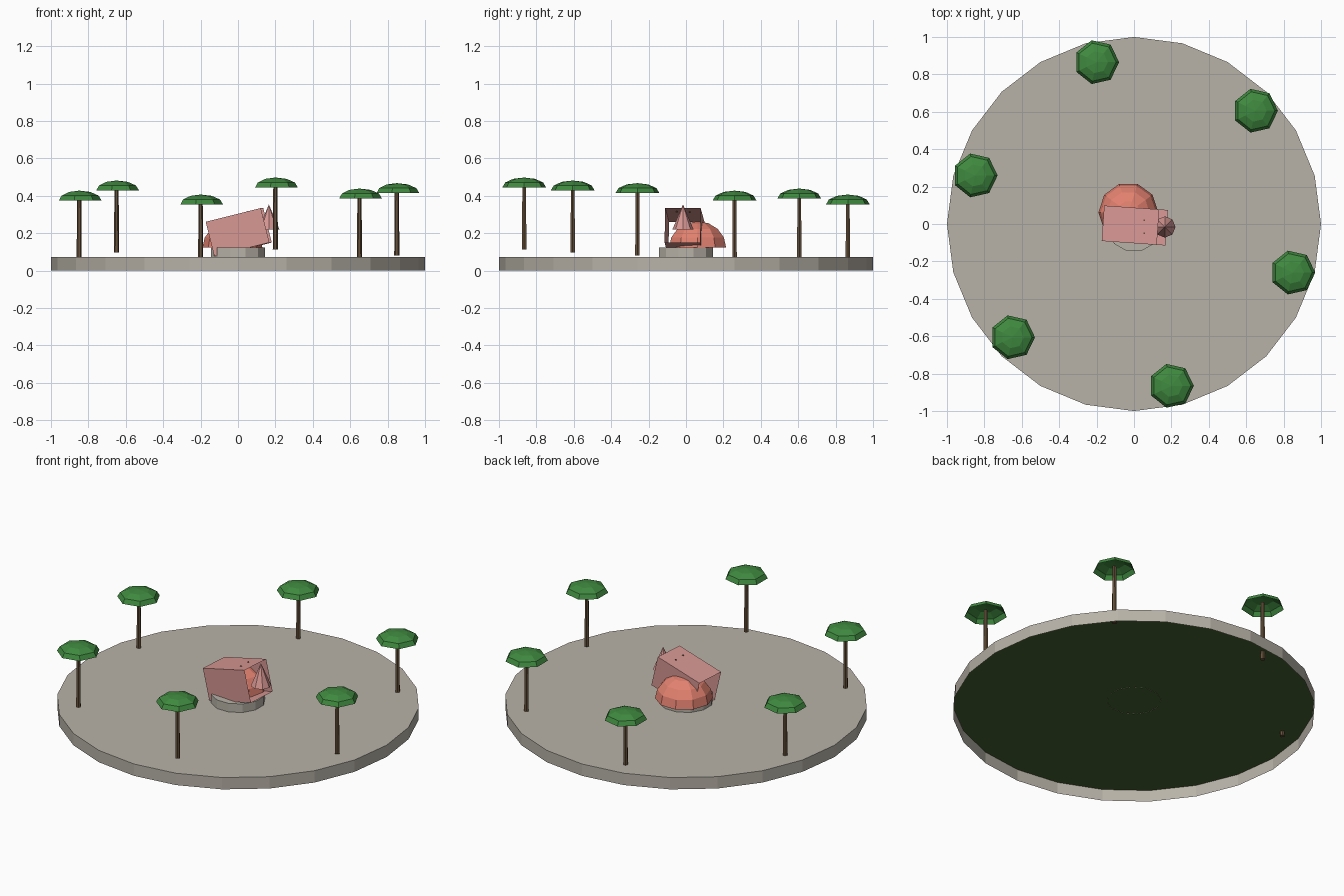
import bpy, bmesh
from math import sin, cos, pi, radians

if "Cube" in bpy.data.objects:
    bpy.data.objects.remove(bpy.data.objects["Cube"])


def material(name, rgb):
    m = bpy.data.materials.new(name)
    m.diffuse_color = (*rgb, 1)
    m.use_nodes = True
    m.node_tree.nodes["Principled BSDF"].inputs["Base Color"].default_value = m.diffuse_color
    return m


STONE = material("stone", (0.48, 0.45, 0.39))
GRASS = material("grass", (0.06, 0.12, 0.03))
PINK = material("pink", (0.68, 0.31, 0.29))
CORAL = material("coral", (0.76, 0.22, 0.16))
LEAF = material("leaf", (0.05, 0.25, 0.05))
BARK = material("bark", (0.14, 0.085, 0.045))


def lathe(name, profile, sides, mat, loc=(0, 0, 0), turn=0.0):
    """Revolve (radius, z) points; a radius of 0 closes to a single point."""
    bm = bmesh.new()
    rings = []
    for r, z in profile:
        if r == 0:
            rings.append([bm.verts.new((0, 0, z))] * sides)
        else:
            rings.append([bm.verts.new((r * cos(turn + 2 * pi * i / sides),
                                        r * sin(turn + 2 * pi * i / sides), z))
                          for i in range(sides)])
    for a, b in zip(rings, rings[1:]):
        for i in range(sides):
            j = (i + 1) % sides
            quad = list(dict.fromkeys((a[i], a[j], b[j], b[i])))
            bm.faces.new(quad)
    return finish(name, bm, mat, loc)


def finish(name, bm, mat, loc):
    me = bpy.data.meshes.new(name)
    bm.to_mesh(me)
    bm.free()
    me.materials.append(mat)
    ob = bpy.data.objects.new(name, me)
    ob.location = loc
    bpy.context.collection.objects.link(ob)
    return ob


def dome_profile(r, h, bands):
    pts = [(r * cos(pi / 2 * k / bands), h * sin(pi / 2 * k / bands)) for k in range(bands)]
    return pts + [(0, h)]


# Round base: open underneath, with a grassy underside
lathe("base", [(1, 0), (1, 0.072), (0, 0.072)], 24, STONE)
lathe("base_underside", [(0.998, 0.069), (0, 0.069)], 24, GRASS)

# Central plinth
lathe("plinth", [(0.15, 0.068), (0.15, 0.124), (0, 0.124)], 12, STONE, turn=pi / 12)

# Faceted dome behind the tilted hall
lathe("dome", dome_profile(0.16, 0.14, 4) , 10, CORAL, (-0.03, 0.062, 0.124))

# Tilted hall: box tube open at both ends
bm = bmesh.new()
bmesh.ops.create_cube(bm, size=1)
bmesh.ops.scale(bm, vec=(0.304, 0.19, 0.19), verts=bm.verts)
bm.normal_update()
ends = [f for f in bm.faces if abs(f.normal.x) > 0.9]
bmesh.ops.delete(bm, geom=ends, context='FACES_ONLY')
hall = finish("hall", bm, PINK, (0.004, -0.008, 0.206))
hall.rotation_euler = (0, radians(-14), radians(-4))

# Two tiny studs on the hall roof
for i, y in enumerate((0.02, -0.05)):
    lathe(f"roof_stud_{i + 1}", [(0.005, 0), (0.005, 0.008), (0, 0.008)], 6, BARK, (0.055, y, 0.312))

# Small spire at the open end
lathe("spire", [(0, 0), (0.057, 0), (0, 0.135)], 8, PINK, (0.165, -0.016, 0.219))

# Ring of umbrella trees: angle and height of the crown top
trees = [(43, 0.439), (103, 0.407), (163, 0.428), (223, 0.482), (283, 0.498), (343, 0.468)]
for n, (deg, top) in enumerate(trees, 1):
    x, y = 0.888 * cos(radians(deg)), 0.888 * sin(radians(deg))
    foot = top - 0.386
    lathe(f"tree_trunk_{n}", [(0, 0), (0.014, 0), (0.011, 0.36), (0, 0.36)], 6, BARK, (x, y, foot))
    lathe(f"tree_crown_{n}", dome_profile(0.12, 0.053, 3), 7, LEAF, (x, y, top - 0.053))
